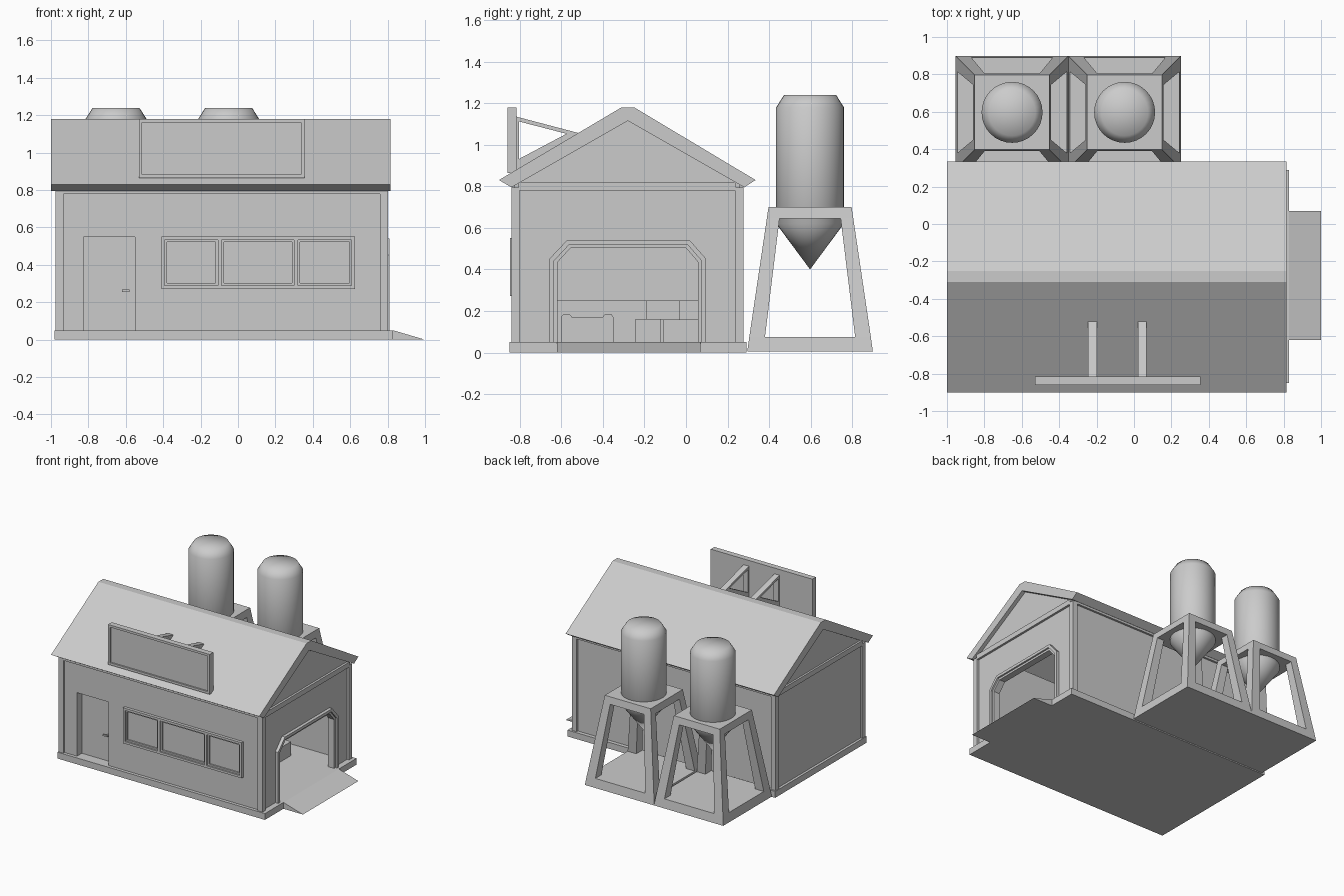
import bpy, bmesh, math
from mathutils import Vector

if "Cube" in bpy.data.objects:
    bpy.data.objects.remove(bpy.data.objects["Cube"])


def finish(name, bm):
    bmesh.ops.recalc_face_normals(bm, faces=bm.faces[:])
    me = bpy.data.meshes.new(name)
    bm.to_mesh(me)
    bm.free()
    ob = bpy.data.objects.new(name, me)
    bpy.context.collection.objects.link(ob)
    return ob


def add_prism(bm, pts, axis, a, b):
    """Extrude a 2D outline along x (pts are y,z) or y (pts are x,z)."""
    def place(p, t):
        return (t, p[0], p[1]) if axis == 'x' else (p[0], t, p[1])
    lo = [bm.verts.new(place(p, a)) for p in pts]
    hi = [bm.verts.new(place(p, b)) for p in pts]
    bm.faces.new(lo)
    bm.faces.new(hi[::-1])
    n = len(pts)
    for i in range(n):
        j = (i + 1) % n
        bm.faces.new((lo[i], lo[j], hi[j], hi[i]))


def prism(name, pts, axis, a, b):
    bm = bmesh.new()
    add_prism(bm, pts, axis, a, b)
    return finish(name, bm)


def boxes(name, *specs):
    """Boxes given as x0, x1, y0, y1, z0, z1, joined in one object."""
    bm = bmesh.new()
    for x0, x1, y0, y1, z0, z1 in specs:
        add_prism(bm, [(x0, z0), (x1, z0), (x1, z1), (x0, z1)], 'y', y0, y1)
    return finish(name, bm)


def frame(name, x0, x1, z0, z1, w, y0, y1):
    """Rectangular border facing the front."""
    return boxes(name, (x0, x1, y0, y1, z0, z0 + w), (x0, x1, y0, y1, z1 - w, z1),
                 (x0, x0 + w, y0, y1, z0 + w, z1 - w), (x1 - w, x1, y0, y1, z0 + w, z1 - w))


def add_taper(bm, lo, hi, z0, z1):
    """Tapered block between two rectangles (x0, x1, y0, y1)."""
    rings = []
    for (x0, x1, y0, y1), z in ((lo, z0), (hi, z1)):
        rings.append([bm.verts.new(p) for p in
                      ((x0, y0, z), (x1, y0, z), (x1, y1, z), (x0, y1, z))])
    a, b = rings
    bm.faces.new(a[::-1])
    bm.faces.new(b)
    for i in range(4):
        j = (i + 1) % 4
        bm.faces.new((a[i], a[j], b[j], b[i]))


# Foundation and ramp
boxes("foundation", (-0.98, 0.83, -0.85, 0.29, 0, 0.05))
prism("ramp", [(0.83, 0), (1.0, 0), (0.83, 0.05)], 'y', -0.62, 0.07)

# Walls: front with door opening, back, gabled ends (right one with arched opening)
prism("front_wall", [(-0.96, 0.05), (-0.825, 0.05), (-0.825, 0.55), (-0.55, 0.55), (-0.55, 0.05),
                     (0.785, 0.05), (0.785, 0.81), (-0.96, 0.81)], 'y', -0.825, -0.745)
boxes("back_wall", (-0.96, 0.785, 0.22, 0.26, 0.05, 0.81))
gable = [(0.26, 0.05), (0.26, 0.81), (-0.28, 1.12), (-0.825, 0.81), (-0.825, 0.05)]
prism("left_wall", gable, 'x', -0.96, -0.92)
arch = [(-0.64, 0.05), (-0.64, 0.445), (-0.565, 0.525), (0.01, 0.525), (0.08, 0.445), (0.08, 0.05)]
prism("right_wall", gable + arch, 'x', 0.745, 0.785)


# Arched opening trim
def arch_ring(name, out, inn, x0, x1):
    def path(d):
        c = d * 0.45
        return [(-0.64 - d, 0.05), (-0.64 - d, 0.445 + c), (-0.565 - c, 0.525 + d),
                (0.01 + c, 0.525 + d), (0.08 + d, 0.445 + c), (0.08 + d, 0.05)]
    prism(name, path(out) + path(inn)[::-1], 'x', x0, x1)


arch_ring("opening_trim_outer", 0.016, -0.006, 0.74, 0.81)
arch_ring("opening_trim_inner", -0.006, -0.022, 0.745, 0.797)

# Corner posts and top beams
boxes("corner_posts", *[(x, x + 0.042, y, y + 0.04, 0.05, 0.795)
                        for x in (-0.975, 0.76) for y in (-0.84, 0.236)])
boxes("side_beams", (-0.94, 0.765, -0.84, -0.815, 0.78, 0.805),
      (-0.94, 0.765, 0.25, 0.276, 0.78, 0.805))
boxes("end_beams", (-0.975, -0.95, -0.805, 0.24, 0.78, 0.82),
      (0.777, 0.802, -0.805, 0.24, 0.78, 0.82))

# Roof with flat ridge
prism("roof", [(-0.9, 0.83), (-0.31, 1.18), (-0.25, 1.18), (0.335, 0.83),
               (0.28, 0.795), (-0.28, 1.115), (-0.84, 0.795)], 'x', -1.0, 0.815)

# Door and handle
boxes("door", (-0.825, -0.55, -0.765, -0.745, 0.05, 0.55))
boxes("door_handle", (-0.62, -0.58, -0.8, -0.79, 0.255, 0.267),
      (-0.592, -0.58, -0.79, -0.765, 0.255, 0.267))

# Three-pane front window
frame("window_frame", -0.41, 0.625, 0.272, 0.552, 0.018, -0.848, -0.82)
boxes("window_mullions", *[(x, x + 0.02, -0.848, -0.82, 0.29, 0.534) for x in (-0.108, 0.3)])
for i, (x0, x1) in enumerate(((-0.392, -0.108), (-0.088, 0.3), (0.32, 0.607))):
    frame(f"window_sash_{i + 1}", x0, x1, 0.29, 0.534, 0.012, -0.836, -0.82)

# Blank sign board with raised border and roof brackets
boxes("sign_board", (-0.53, 0.355, -0.848, -0.815, 0.865, 1.18))
frame("sign_border", -0.53, 0.355, 0.865, 1.18, 0.018, -0.86, -0.848)
for i, x in enumerate((-0.245, 0.022)):
    bm = bmesh.new()
    for bar in ([(-0.816, 1.135), (-0.52, 1.057), (-0.565, 1.05), (-0.816, 1.115)],
                [(-0.816, 0.875), (-0.816, 0.925), (-0.565, 1.058), (-0.52, 1.057), (-0.53, 1.04)],
                [(-0.816, 0.89), (-0.816, 1.13), (-0.804, 1.127), (-0.804, 0.89)]):
        add_prism(bm, bar, 'x', x, x + 0.046)
    finish(f"sign_bracket_{i + 1}", bm)

# Interior: work bench, conveyor and crates
boxes("back_bench", (-0.92, -0.65, -0.745, 0.22, 0.05, 0.25))
boxes("conveyor_bed", (-0.35, 0.4, -0.55, -0.4, 0.05, 0.17))
for i, y in enumerate((-0.6, -0.4)):
    prism(f"conveyor_rail_{i + 1}", [(y, 0.05), (y + 0.05, 0.05), (y + 0.05, 0.172),
                                     (y + 0.04, 0.185), (y + 0.01, 0.185), (y, 0.172)],
          'x', -0.35, 0.4)
boxes("crates", (0.1, 0.28, -0.245, -0.12, 0.05, 0.16), (0.25, 0.42, -0.11, 0.06, 0.05, 0.16),
      (-0.1, 0.08, -0.12, 0.05, 0.05, 0.16), (0.14, 0.32, -0.19, -0.03, 0.16, 0.25))

# Silos on tapered stands
for i, cx in enumerate((-0.652, -0.05)):
    cy = 0.597

    def square(h):
        return (cx - h, cx + h, cy - h, cy + h)

    def corner(sx, sy, inner, outer):
        xs = sorted((cx + sx * inner, cx + sx * outer))
        ys = sorted((cy + sy * inner, cy + sy * outer))
        return (*xs, *ys)

    bm = bmesh.new()
    add_taper(bm, square(0.302), square(0.2925), 0.005, 0.075)
    add_taper(bm, square(0.208), square(0.2), 0.645, 0.70)
    for sx in (-1, 1):
        for sy in (-1, 1):
            add_taper(bm, corner(sx, sy, 0.217, 0.2925), corner(sx, sy, 0.147, 0.208),
                      0.075, 0.645)
    finish(f"silo_stand_{i + 1}", bm)

    bm = bmesh.new()
    vs = [bm.verts.new((cx + r, cy, z)) for r, z in
          ((0, 0.4), (0.163, 0.62), (0.163, 1.18), (0.125, 1.24), (0, 1.24))]
    es = [bm.edges.new(p) for p in zip(vs, vs[1:])]
    bmesh.ops.spin(bm, geom=vs + es, cent=Vector((cx, cy, 0)), axis=(0, 0, 1),
                   angle=math.tau, steps=32)
    bmesh.ops.remove_doubles(bm, verts=bm.verts[:], dist=1e-4)
    tank = finish(f"silo_tank_{i + 1}", bm)
    bpy.ops.object.select_all(action='DESELECT')
    tank.select_set(True)
    bpy.context.view_layer.objects.active = tank
    bpy.ops.object.shade_smooth_by_angle(angle=math.radians(60))
